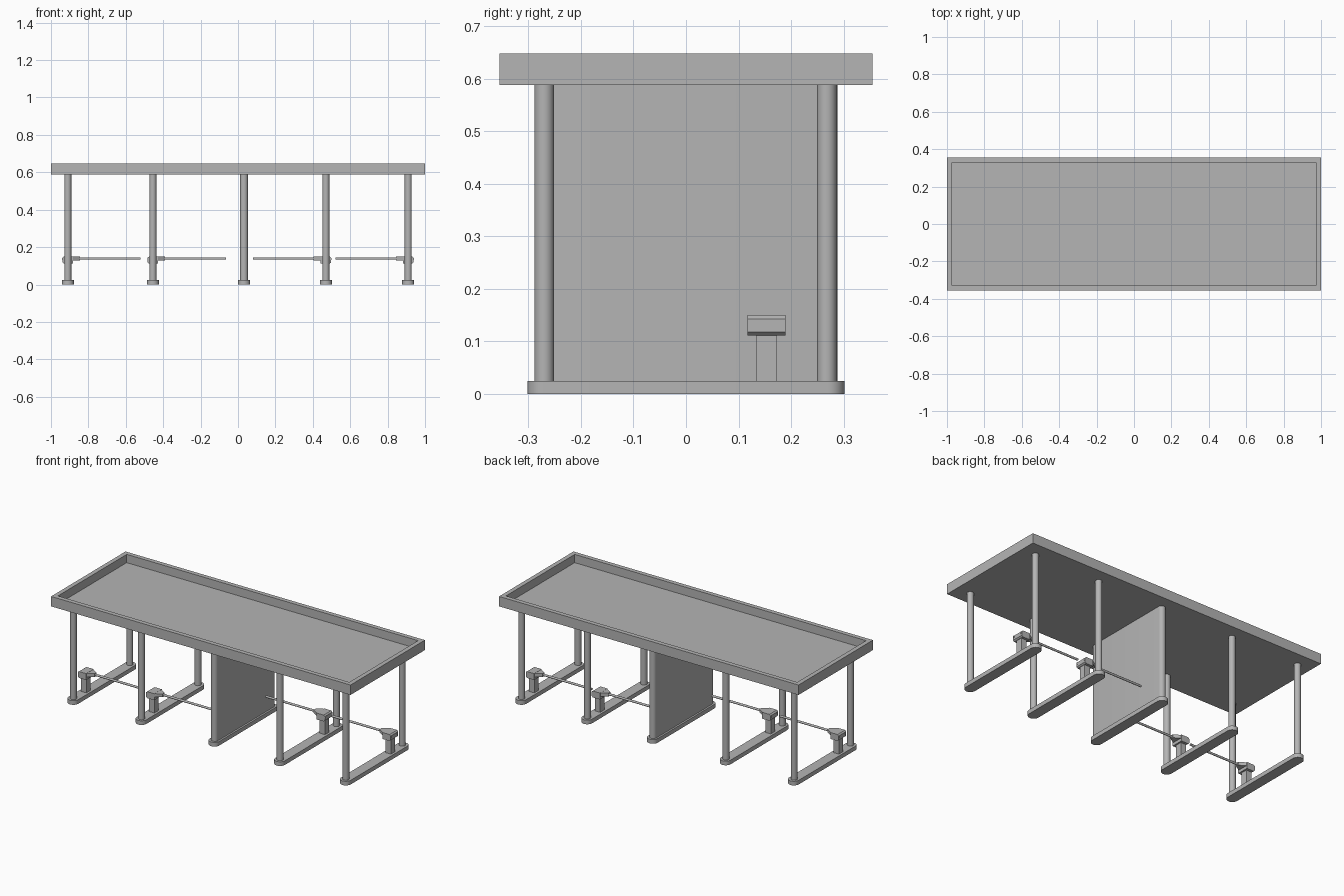
import bpy, bmesh, math

if "Cube" in bpy.data.objects:
    bpy.data.objects.remove(bpy.data.objects["Cube"])

grey = bpy.data.materials.new("grey metal")
grey.diffuse_color = (0.46, 0.46, 0.46, 1)
grey.use_nodes = True
grey.node_tree.nodes["Principled BSDF"].inputs["Base Color"].default_value = grey.diffuse_color


def finish(name, bm, smooth=False):
    bmesh.ops.recalc_face_normals(bm, faces=bm.faces)
    me = bpy.data.meshes.new(name)
    bm.to_mesh(me)
    bm.free()
    ob = bpy.data.objects.new(name, me)
    bpy.context.collection.objects.link(ob)
    me.materials.append(grey)
    if smooth:
        bpy.ops.object.select_all(action='DESELECT')
        ob.select_set(True)
        bpy.context.view_layer.objects.active = ob
        bpy.ops.object.shade_smooth_by_angle(angle=math.radians(35))
    return ob


def prism(name, outline, lo, hi, axis="z", smooth=False):
    """Extrude an outline along z, or an x-z outline along y."""
    bm = bmesh.new()
    rings = []
    for h in (lo, hi):
        rings.append([bm.verts.new((a, b, h) if axis == "z" else (a, h, b))
                      for a, b in outline])
    n = len(outline)
    bm.faces.new(rings[0][::-1])
    bm.faces.new(rings[1])
    for i in range(n):
        j = (i + 1) % n
        bm.faces.new((rings[0][i], rings[0][j], rings[1][j], rings[1][i]))
    return finish(name, bm, smooth)


def stadium(x, half_len, r, n=16):
    """Long shape with round ends, running along y."""
    pts = []
    for s in (1, -1):
        for i in range(n + 1):
            a = math.pi * i / n
            pts.append((x + s * r * math.cos(a),
                        s * (half_len - r) + s * r * math.sin(a)))
    return pts


def circle(x, y, r, n=32):
    return [(x + r * math.cos(2 * math.pi * i / n),
             y + r * math.sin(2 * math.pi * i / n)) for i in range(n)]


def rect(x0, x1, y0, y1):
    return [(x0, y0), (x1, y0), (x1, y1), (x0, y1)]


# Roof slab with a sunken top
bm = bmesh.new()
bmesh.ops.create_cube(bm, size=1)
for v in bm.verts:
    v.co = (v.co.x * 2, v.co.y * 0.71, 0.618 + v.co.z * 0.06)
bm.normal_update()
top = [f for f in bm.faces if f.normal.z > 0.9]
bmesh.ops.inset_region(bm, faces=top, thickness=0.038)
floor = bmesh.ops.extrude_face_region(bm, geom=top)
bmesh.ops.delete(bm, geom=top, context='FACES')
for v in floor["geom"]:
    if isinstance(v, bmesh.types.BMVert):
        v.co.z -= 0.05
finish("roof", bm)

# Frames: a rounded foot with two round posts
for x in (-0.91, -0.455, 0.47, 0.91):
    prism("foot", stadium(x, 0.302, 0.032), 0, 0.025, smooth=True)
    for y in (-0.27, 0.268):
        prism("post", circle(x, y, 0.0185), 0.025, 0.588, smooth=True)

# Central dividing panel with round ends
prism("foot", stadium(0.032, 0.302, 0.032), 0, 0.025, smooth=True)
prism("divider_panel", stadium(0.032, 0.288, 0.021), 0.025, 0.588, smooth=True)

# Gate units: the left pair and the right pair face the divider
for x, s in ((-0.91, 1), (-0.455, 1), (0.47, -1), (0.91, -1)):
    y = -0.153 * s
    prism("gate_stand", rect(x - 0.018, x + 0.018, y - 0.02, y + 0.02),
          0.025, 0.115)
    # head, with bevelled outer edges
    prism("gate_head", [(x + s * a, z) for a, z in (
        (-0.028, 0.118), (-0.02, 0.111), (0.028, 0.111),
        (0.028, 0.15), (-0.02, 0.15), (-0.028, 0.143))],
        y - 0.036, y + 0.036, axis="y")
    for dy in (-0.029, 0.029):
        x0 = x - s * 0.028
        prism("head_slot", rect(x0 - 0.002, x0 + 0.002,
                                y + dy - 0.003, y + dy + 0.003), 0.13, 0.143)
    # tapered bracket carrying the bar
    prism("bar_bracket", [(x + s * a, y + b) for a, b in (
        (0.027, -0.033), (0.065, -0.009), (0.065, 0.009), (0.027, 0.033))],
        0.129, 0.149)
    # barrier bar
    bm = bmesh.new()
    bmesh.ops.create_cone(bm, cap_ends=True, segments=16, radius1=0.0065,
                          radius2=0.0065, depth=0.36)
    for v in bm.verts:
        v.co = (x + s * 0.21 + v.co.z, y + v.co.y, 0.139 + v.co.x)
    finish("barrier_bar", bm, True)
